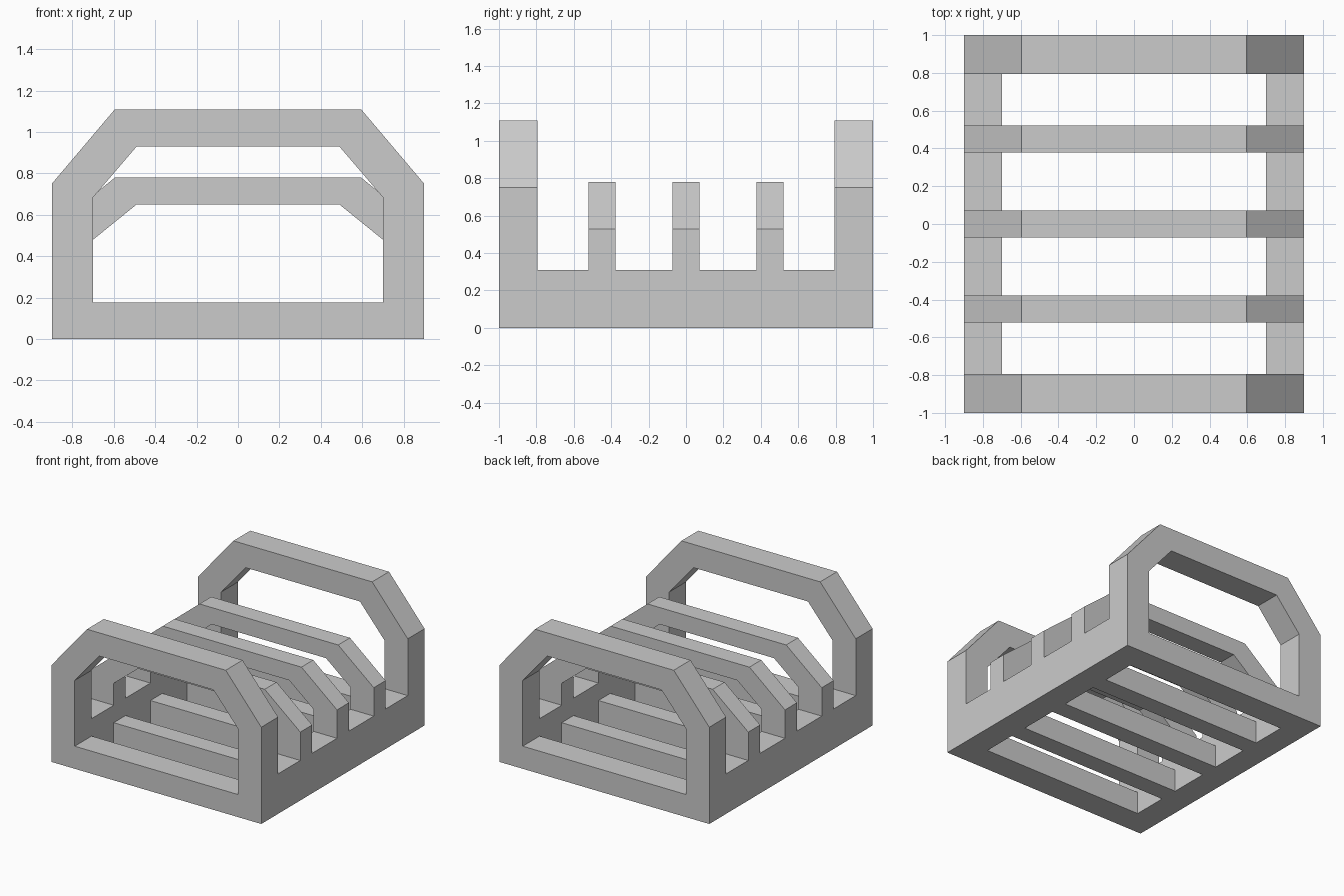
import bpy
import bmesh

default = bpy.data.objects.get("Cube")
if default:
    bpy.data.objects.remove(default, do_unlink=True)

grey = bpy.data.materials.new("plain grey")
grey.use_nodes = True
color = (0.6, 0.6, 0.6, 1)
grey.diffuse_color = color
grey.node_tree.nodes["Principled BSDF"].inputs["Base Color"].default_value = color


def finish(bm, name):
    bmesh.ops.recalc_face_normals(bm, faces=bm.faces)
    mesh = bpy.data.meshes.new(name)
    bm.to_mesh(mesh)
    bm.free()
    mesh.materials.append(grey)
    obj = bpy.data.objects.new(name, mesh)
    bpy.context.collection.objects.link(obj)
    return obj


def mirrored(half):
    """Close a right-hand (x, z) profile with its mirror image."""
    return half + [(-x, z) for x, z in reversed(half)]


def hoop(name, y, depth, outer, inner):
    """Chamfered ring, extruded along y and centred on the given y."""
    bm = bmesh.new()
    loops = [[bm.verts.new((x, y - depth / 2, z)) for x, z in mirrored(p)]
             for p in (outer, inner)]
    n = len(loops[0])
    for i in range(n):
        j = (i + 1) % n
        bm.faces.new((loops[0][i], loops[0][j], loops[1][j], loops[1][i]))
    made = bmesh.ops.extrude_face_region(bm, geom=bm.faces[:])["geom"]
    bmesh.ops.translate(bm, vec=(0, depth, 0),
                        verts=[v for v in made if isinstance(v, bmesh.types.BMVert)])
    return finish(bm, name)


def rail(name, x):
    bm = bmesh.new()
    bmesh.ops.create_cube(bm, size=1)
    bmesh.ops.scale(bm, vec=(0.2, 2, 0.31), verts=bm.verts)
    bmesh.ops.translate(bm, vec=(x, 0, 0.155), verts=bm.verts)
    return finish(bm, name)


# Side rails
base = rail("rack_frame", 0.8)
parts = [rail("right_rail", -0.8)]

# Tall end hoops
for name, y in (("front_hoop", -0.897), ("back_hoop", 0.897)):
    parts.append(hoop(name, y, 0.206,
                      [(0.9, 0), (0.9, 0.75), (0.595, 1.11)],
                      [(0.7, 0.175), (0.7, 0.685), (0.49, 0.93)]))

# Low middle ribs
for name, y in (("front_rib", -0.45), ("middle_rib", 0), ("back_rib", 0.45)):
    parts.append(hoop(name, y, 0.145,
                      [(0.9, 0), (0.9, 0.53), (0.595, 0.78)],
                      [(0.7, 0.175), (0.7, 0.48), (0.49, 0.65)]))

# Weld everything into one clean body
for part in parts:
    mod = base.modifiers.new("union_" + part.name, "BOOLEAN")
    mod.operation = "UNION"
    mod.solver = "EXACT"
    mod.object = part
bpy.context.view_layer.update()
welded = bpy.data.meshes.new_from_object(
    base.evaluated_get(bpy.context.evaluated_depsgraph_get()))
base.modifiers.clear()
base.data = welded
for part in parts:
    bpy.data.objects.remove(part, do_unlink=True)

# Merge leftover coplanar splits
bm = bmesh.new()
bm.from_mesh(welded)
bmesh.ops.remove_doubles(bm, verts=bm.verts, dist=0.0001)
bm.to_mesh(welded)
bm.free()
